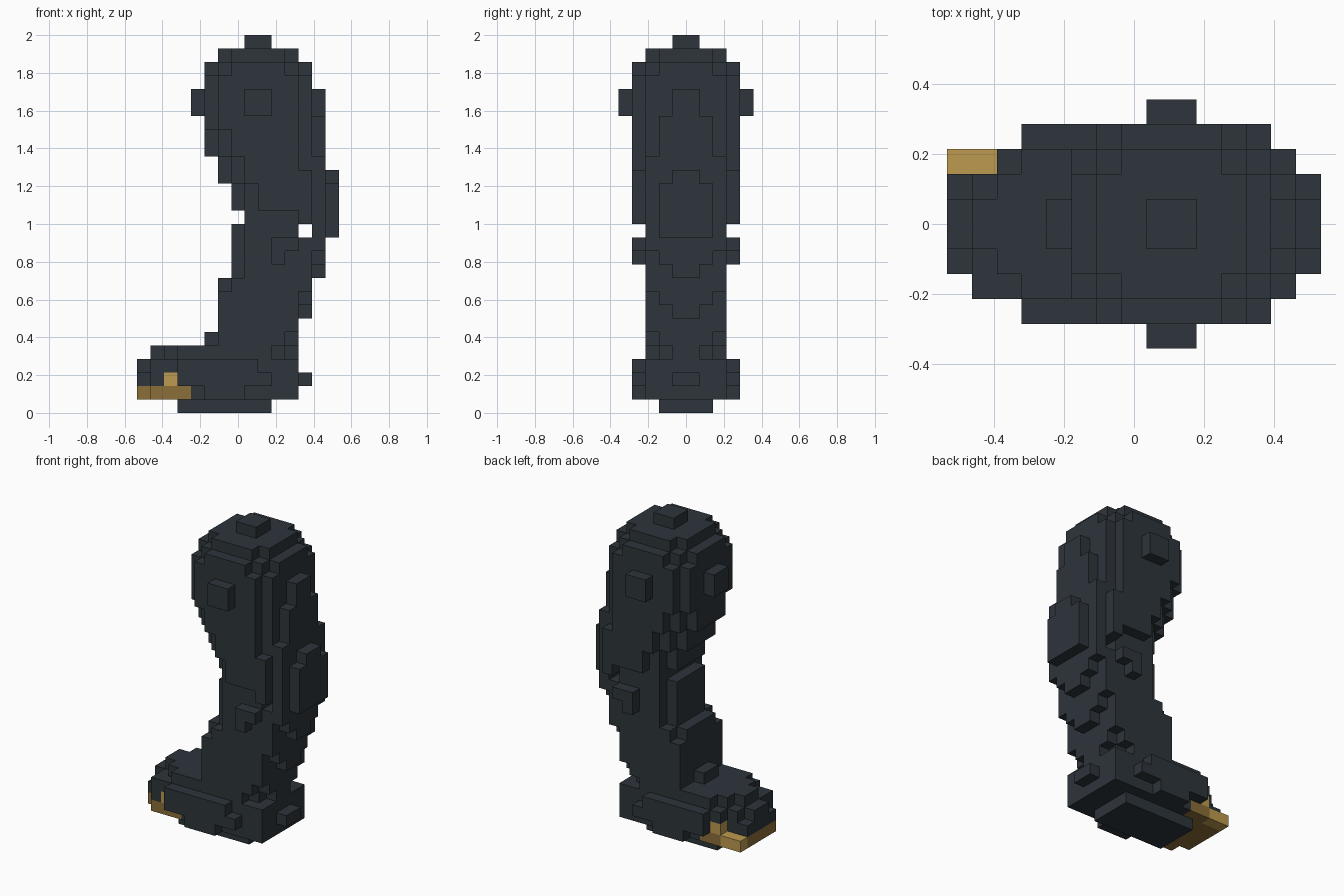
import bpy
import bmesh
from mathutils import Vector

if "Cube" in bpy.data.objects:
    bpy.data.objects.remove(bpy.data.objects["Cube"], do_unlink=True)

UNIT = 2 / 28                       # edge of one block
HALF_LENGTH = 7.5                   # blocks from the centre to the toe


def make_material(name, rgb):
    mat = bpy.data.materials.new(name)
    mat.use_nodes = True
    mat.diffuse_color = (*rgb, 1)
    bsdf = mat.node_tree.nodes["Principled BSDF"]
    bsdf.inputs["Base Color"].default_value = (*rgb, 1)
    bsdf.inputs["Roughness"].default_value = 0.8
    return mat


slate = make_material("dark_slate", (0.026, 0.035, 0.043))
gold = make_material("light_gold", (0.51, 0.325, 0.08))
bronze = make_material("dark_gold", (0.254, 0.156, 0.04))

cells = {}                          # block position -> part name


def fill(part, z0, z1, x0, x1, y0, y1):
    """Fill a box of blocks, keeping any that are already taken."""
    for x in range(x0, x1):
        for y in range(y0, y1):
            for z in range(z0, z1):
                cells.setdefault((x, y, z), part)


def slabs(part, rows):
    """Boxes mirrored across y: bottom, top, toe end, heel end, half width."""
    for z0, z1, x0, x1, half in rows:
        fill(part, z0, z1, x0, x1, -half, half)


# Thigh: rounded top, knobs on each face
slabs("thigh", [
    (27, 28, 8, 10, 1),
    (26, 27, 6, 12, 2), (26, 27, 7, 11, 3),
    (25, 26, 5, 13, 2), (25, 26, 6, 12, 3), (25, 26, 7, 11, 4),
    (21, 25, 5, 13, 3), (21, 25, 6, 12, 4),
    (22, 24, 4, 14, 1), (22, 24, 8, 10, 5),
    (19, 22, 5, 14, 2), (19, 21, 6, 13, 3), (19, 21, 7, 12, 4),
    (17, 19, 6, 14, 2), (17, 19, 7, 14, 3),
    (18, 19, 8, 12, 4), (17, 18, 8, 13, 4), (17, 18, 6, 15, 1),
    (15, 17, 7, 15, 2), (15, 17, 8, 14, 3), (15, 17, 9, 13, 4),
])

# Knee: hinge with the thigh's rear edge hanging behind it
slabs("knee", [
    (14, 15, 8, 15, 2), (14, 15, 8, 14, 3), (14, 15, 12, 13, 4),
    (13, 14, 7, 12, 2), (13, 14, 8, 12, 3),
    (13, 14, 13, 15, 2), (13, 14, 13, 14, 3),
    (12, 13, 10, 12, 4), (11, 12, 10, 11, 4),
])

# Shin: three tiers, each tapering at the back
slabs("shin", [
    (12, 13, 7, 14, 2), (12, 13, 8, 14, 3),
    (11, 12, 7, 14, 2), (11, 12, 8, 13, 3),
    (10, 11, 7, 14, 1), (10, 11, 7, 13, 2), (10, 11, 8, 13, 3),
    (9, 10, 6, 13, 2), (9, 10, 7, 13, 3),
    (8, 9, 6, 13, 2), (8, 9, 6, 12, 3),
    (7, 8, 6, 13, 1), (7, 8, 6, 12, 3),
    (6, 7, 6, 12, 3),
    (5, 6, 5, 12, 1), (5, 6, 6, 12, 2), (5, 6, 6, 11, 3),
])

# Claws at the two sides of the toe
fill("claws", 1, 2, 0, 2, 2, 3)
fill("claws", 2, 3, 2, 3, 2, 3)
fill("claws", 2, 3, 2, 3, -3, -2)

# Toe plate under the front of the foot
slabs("toe_plate", [(1, 2, 0, 4, 2), (1, 2, 1, 4, 3)])

# Foot with heel knob and sole
slabs("foot", [
    (4, 5, 1, 12, 1), (4, 5, 2, 11, 2), (4, 5, 3, 10, 3),
    (3, 4, 0, 12, 1), (3, 4, 1, 12, 2), (3, 4, 2, 12, 3), (3, 4, 3, 9, 4),
    (2, 3, 0, 12, 2), (2, 3, 3, 12, 3), (2, 3, 3, 10, 4), (2, 3, 12, 13, 1),
    (1, 2, 4, 12, 3), (1, 2, 5, 8, 4),
])
fill("foot", 2, 4, 1, 2, -3, -2)
slabs("sole", [(0, 1, 3, 10, 2)])


def build(part, mat):
    """Skin the exposed sides of a part's blocks and merge flat areas."""
    bm = bmesh.new()
    for cell in [c for c, owner in cells.items() if owner == part]:
        centre = Vector(cell) + Vector((0.5 - HALF_LENGTH, 0.5, 0.5))
        for axis in range(3):
            for sign in (-1, 1):
                normal = Vector((0, 0, 0))
                normal[axis] = sign
                beside = tuple(int(a + b) for a, b in zip(cell, normal))
                if beside in cells:
                    continue
                u = Vector((0, 0, 0))
                u[(axis + 1) % 3] = 0.5
                v = normal.cross(u)
                mid = centre + normal / 2
                corners = (mid - u - v, mid + u - v, mid + u + v, mid - u + v)
                bm.faces.new([bm.verts.new(p * UNIT) for p in corners])
    bmesh.ops.remove_doubles(bm, verts=bm.verts, dist=UNIT / 100)
    bmesh.ops.dissolve_limit(bm, angle_limit=0.01, verts=bm.verts, edges=bm.edges)
    mesh = bpy.data.meshes.new(part)
    bm.to_mesh(mesh)
    bm.free()
    mesh.materials.append(mat)
    bpy.context.collection.objects.link(bpy.data.objects.new(part, mesh))


for name in ("thigh", "knee", "shin", "foot", "sole"):
    build(name, slate)
build("claws", gold)
build("toe_plate", bronze)
